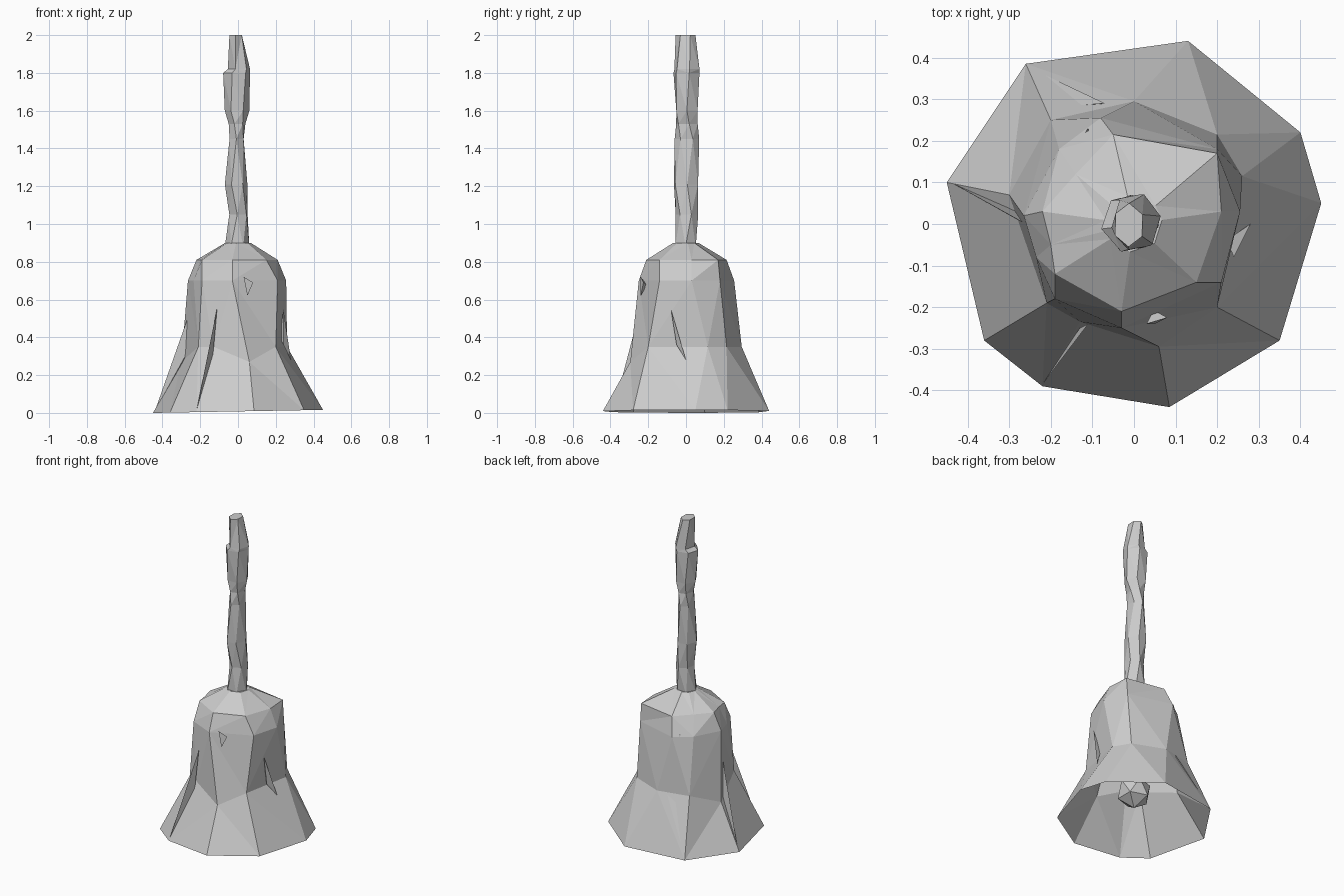
import bpy
import bmesh
from math import cos, sin, pi
from mathutils import Vector

cube = bpy.data.objects.get("Cube")
if cube:
    bpy.data.objects.remove(cube, do_unlink=True)

# One plain metal colour
metal = bpy.data.materials.new("grey_metal")
metal.use_nodes = True
grey = (0.6, 0.6, 0.6, 1)
metal.diffuse_color = grey
metal.node_tree.nodes["Principled BSDF"].inputs["Base Color"].default_value = grey


def finish(name, bm):
    """Turn a bmesh into a flat-shaded object."""
    bmesh.ops.triangulate(bm, faces=bm.faces[:])
    bmesh.ops.recalc_face_normals(bm, faces=bm.faces[:])
    mesh = bpy.data.meshes.new(name)
    bm.to_mesh(mesh)
    bm.free()
    mesh.materials.append(metal)
    obj = bpy.data.objects.new(name, mesh)
    bpy.context.collection.objects.link(obj)
    return obj


def loft(name, rings):
    """Bridge a stack of equal-sized point rings and cap both ends."""
    bm = bmesh.new()
    loops = [[bm.verts.new(p) for p in ring] for ring in rings]
    count = len(loops[0])
    for low, high in zip(loops, loops[1:]):
        for i in range(count):
            j = (i + 1) % count
            bm.faces.new((low[i], low[j], high[j], high[i]))
    bm.faces.new(loops[0])
    bm.faces.new(loops[-1])
    return finish(name, bm)


def flat_ring(points, z):
    return [Vector((x, y, z)) for x, y in points]


# Bell outline, from the flared rim up to the crown
rim = flat_ring([(-.45, .1), (-.26, .385), (.13, .44), (.4, .22), (.45, .05),
                 (.35, -.28), (.085, -.44), (-.22, -.39), (-.36, -.28)], 0)
for point in rim:
    point.z = 0.008 + 0.018 * point.x

waist = flat_ring([(-.3, .07), (-.2, .25), (0, .295), (.2, .215), (.26, .115),
                   (.2, -.2), (.06, -.295), (-.13, -.235), (-.21, -.19)], .35)
waist[0].z = waist[6].z = 0.27

shoulder = flat_ring([(-.265, .02), (-.18, .18), (-.08, .255), (.2, .18), (.255, .03),
                      (.21, -.14), (-.03, -.25), (-.19, -.18), (-.235, -.08)], .7)

crown = flat_ring([(-.22, .03), (-.14, .12), (-.05, .215), (.2, .17), (.21, .03),
                   (.15, -.14), (-.03, -.21), (-.19, -.12), (-.2, -.05)], .81)

neck = [Vector((p.x, p.y, 0)).normalized() * 0.068 + Vector((0, 0, 0.9)) for p in crown]


def inner(ring, scale, drop):
    return [Vector((p.x * scale, p.y * scale, p.z - drop)) for p in ring]


# The inner wall runs down from the ceiling to the knife-edged rim
outside = [rim, waist, shoulder, crown, neck]
inside = [inner(crown, 0.85, 0.04), inner(shoulder, 0.9, 0.01), inner(waist, 0.92, 0.01)]
loft("bell", inside + outside)


# Thin folded creases standing slightly proud of the bell wall
def crease(name, a, b, c):
    corners = [Vector(p) for p in (a, b, c)]
    middle = sum(corners, Vector()) / 3
    corners.append(Vector((middle.x * 0.88, middle.y * 0.88, middle.z)))
    bm = bmesh.new()
    verts = [bm.verts.new(p) for p in corners]
    for skip in range(4):
        bm.faces.new([v for i, v in enumerate(verts) if i != skip])
    finish(name, bm)


crease("front_crease", (-.22, -.385, .01), (-.13, -.25, .33), (-.11, -.24, .56))
crease("right_crease", (-.44, .1, .01), (-.28, .01, .3), (-.26, 0, .52))
crease("back_crease", (-.26, .38, .01), (-.135, .285, .3), (-.07, .29, .34))
crease("left_crease", (.24, -.08, .55), (.24, -.05, .36), (.28, 0, .28))
crease("front_nick", (.03, -.24, .72), (.08, -.225, .69), (.05, -.24, .62))
crease("back_nick", (-.13, .2, .7), (-.11, .23, .72), (-.13, .22, .64))


# Knobbly twisted grip: height, x extent, y extent, twist
def grip_ring(z, left, right, front, back, twist, sides=6):
    ring = []
    for i in range(sides):
        angle = 2 * pi * i / sides + twist
        x = (left + right) / 2 + (right - left) / 2 * cos(angle)
        y = (front + back) / 2 + (back - front) / 2 * sin(angle)
        ring.append(Vector((x, y, z)))
    return ring


grip = [
    (0.88, -.07, .06, -.065, .06, 0),
    (1.05, -.05, .055, -.055, .065, .4),
    (1.21, -.07, .05, -.07, .07, .1),
    (1.45, -.05, .035, -.06, .07, .5),
    (1.53, -.05, .04, -.055, .065, .2),
    (1.6, -.07, .06, -.06, .07, 0),
    (1.8, -.08, .065, -.07, .075, .2),
    (1.82, -.055, .065, -.065, .075, .2),
    (2, -.05, .025, -.055, .05, .5),
]
loft("handle", [grip_ring(*row) for row in grip])

# Clapper hanging inside the bell
bm = bmesh.new()
bmesh.ops.create_icosphere(bm, subdivisions=1, radius=0.105)
bmesh.ops.translate(bm, verts=bm.verts[:], vec=(0, 0, 0.19))
finish("clapper_ball", bm)
loft("clapper_rod", [grip_ring(z, -.02, .02, -.02, .02, 0, 5) for z in (0.25, 0.8)])
